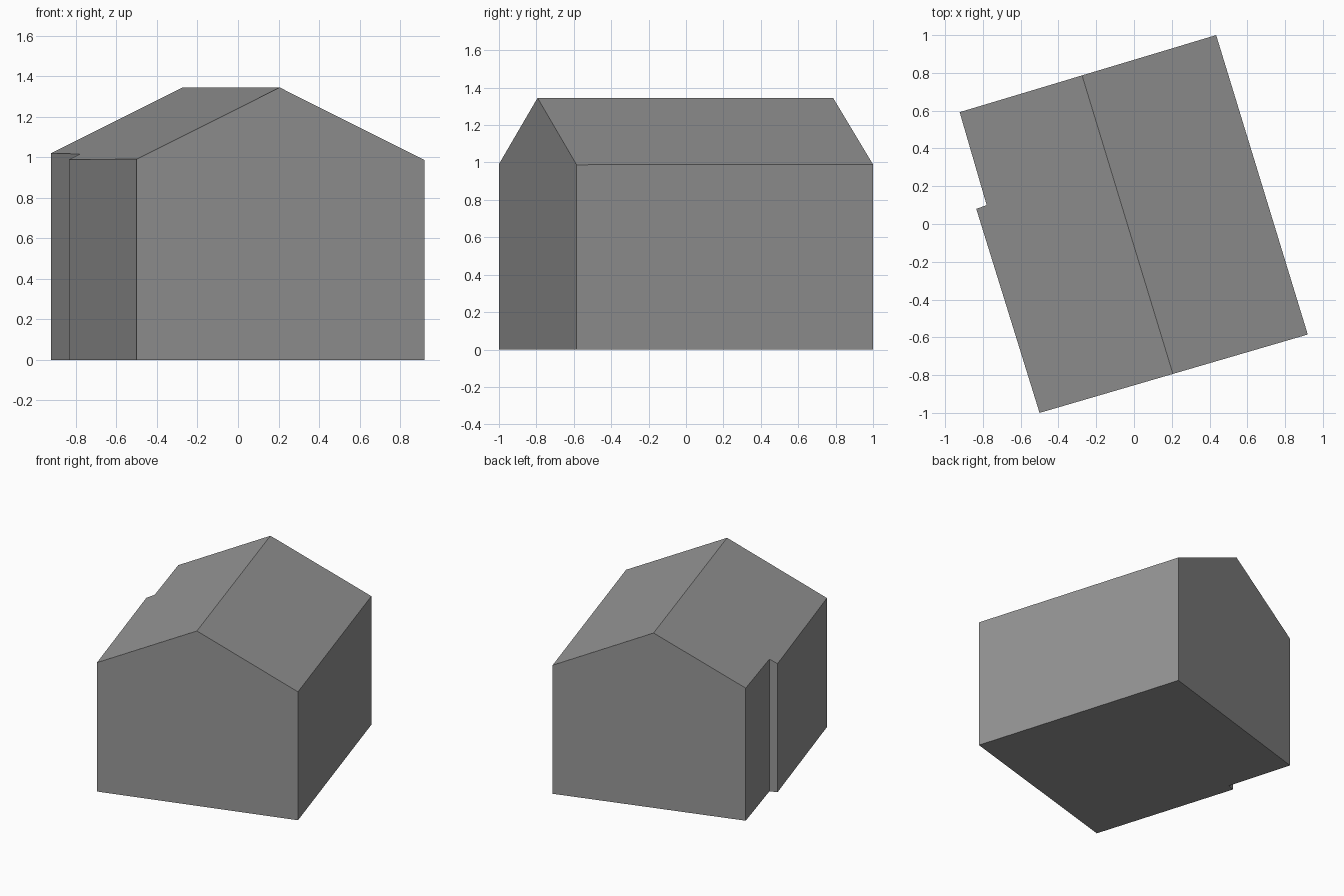
import bpy
import bmesh
from mathutils import Vector

cube = bpy.data.objects.get("Cube")
if cube:
    bpy.data.objects.remove(cube, do_unlink=True)

# Plain grey for the whole building
grey = bpy.data.materials.new("plain_grey")
grey.use_nodes = True
colour = (0.3, 0.3, 0.3, 1.0)
grey.diffuse_color = colour
grey.node_tree.nodes["Principled BSDF"].inputs["Base Color"].default_value = colour

# Footprint with the small step in the right wall
footprint = [(-0.5, -1.0), (0.92, -0.585), (0.435, 1.0),
             (-0.923, 0.592), (-0.78, 0.10), (-0.835, 0.08)]
ridge_front = Vector((0.205, -0.79, 1.345))
ridge_back = Vector((-0.275, 0.787, 1.345))
eave_height = 0.99
half_width = 0.739

# Walls raised above the ridge
bm = bmesh.new()
base = bm.faces.new([bm.verts.new((x, y, 0)) for x, y in footprint])
raised = bmesh.ops.extrude_face_region(bm, geom=[base], use_keep_orig=True)
top = [v for v in raised["geom"] if isinstance(v, bmesh.types.BMVert)]
bmesh.ops.translate(bm, verts=top, vec=(0, 0, 1.6))
bmesh.ops.recalc_face_normals(bm, faces=bm.faces)

# Two roof slopes cut down from the ridge
along = (ridge_back - ridge_front).normalized()
across = along.cross(Vector((0, 0, 1)))
slope = (ridge_front.z - eave_height) / half_width
for side in (-1, 1):
    normal = (across * side * slope + Vector((0, 0, 1))).normalized()
    cut = bmesh.ops.bisect_plane(
        bm, geom=bm.verts[:] + bm.edges[:] + bm.faces[:], dist=1e-5,
        plane_co=ridge_front, plane_no=normal, clear_outer=True)
    rim = [e for e in cut["geom_cut"] if isinstance(e, bmesh.types.BMEdge)]
    bmesh.ops.edgeloop_fill(bm, edges=rim)
bmesh.ops.recalc_face_normals(bm, faces=bm.faces)

mesh = bpy.data.meshes.new("gabled_building")
bm.to_mesh(mesh)
bm.free()
mesh.materials.append(grey)
building = bpy.data.objects.new("gabled_building", mesh)
bpy.context.collection.objects.link(building)
